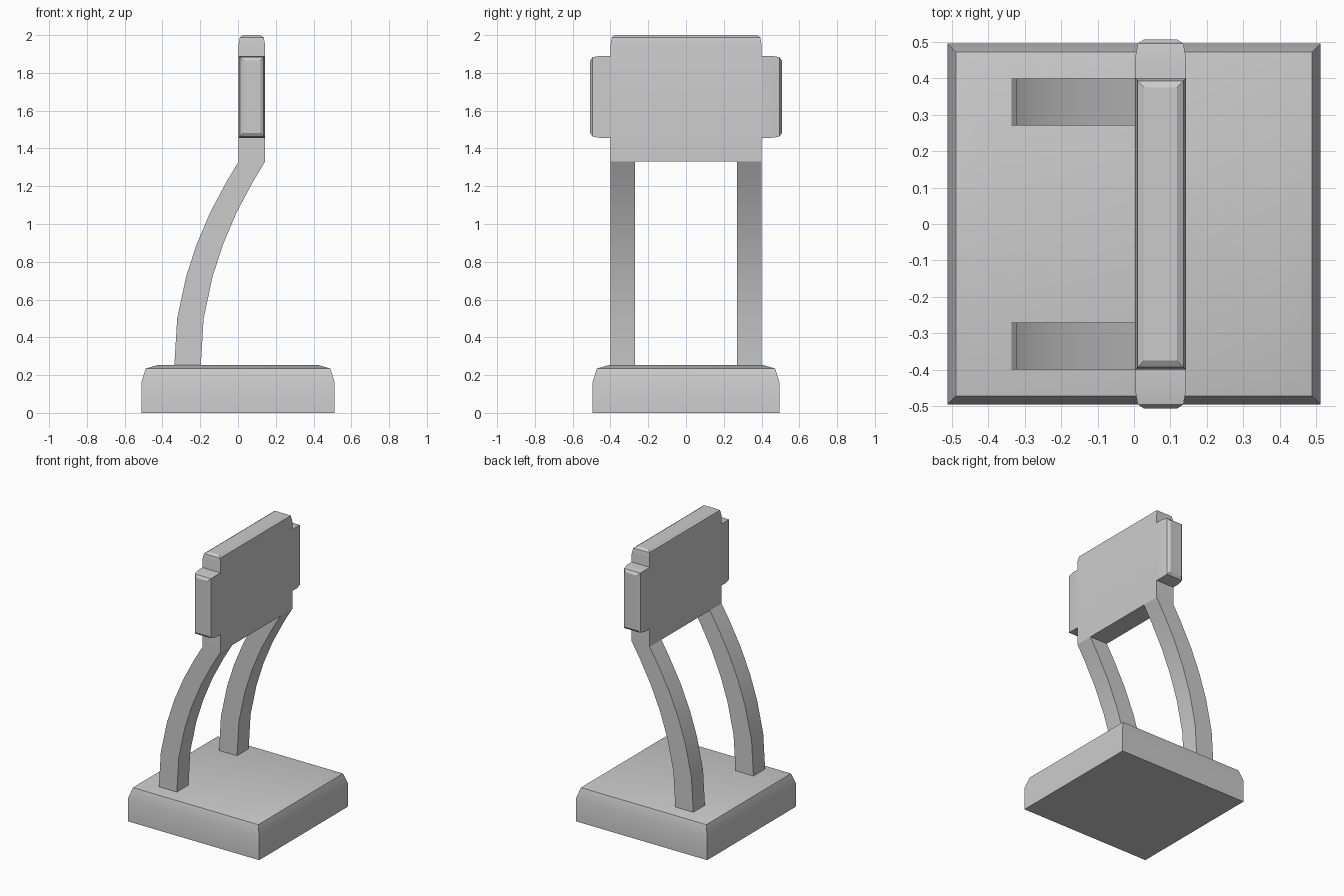
import bpy, bmesh, math
from mathutils import Vector

if "Cube" in bpy.data.objects:
    bpy.data.objects.remove(bpy.data.objects["Cube"], do_unlink=True)

grey = bpy.data.materials.new("light grey")
grey.use_nodes = True
colour = (0.6, 0.6, 0.6, 1)
grey.diffuse_color = colour
grey.node_tree.nodes["Principled BSDF"].inputs["Base Color"].default_value = colour


def finish(name, bm):
    bmesh.ops.recalc_face_normals(bm, faces=bm.faces)
    mesh = bpy.data.meshes.new(name)
    bm.to_mesh(mesh)
    bm.free()
    mesh.materials.append(grey)
    ob = bpy.data.objects.new(name, mesh)
    bpy.context.collection.objects.link(ob)
    bpy.ops.object.select_all(action="DESELECT")
    ob.select_set(True)
    bpy.context.view_layer.objects.active = ob
    bpy.ops.object.shade_smooth_by_angle(angle=math.radians(30))
    return ob


def softened_block(name, centre, half, axis, steps):
    """Rectangular rings along a direction; steps are (distance, inset)."""
    axis = Vector(axis)
    u, v = [Vector(a) for a in ((1, 0, 0), (0, 1, 0), (0, 0, 1))
            if abs(axis.dot(Vector(a))) < 0.5]
    bm = bmesh.new()
    rings = []
    for dist, inset in steps:
        rings.append([bm.verts.new(Vector(centre) + axis * dist
                                   + u * su * (half[0] - inset)
                                   + v * sv * (half[1] - inset))
                      for su, sv in ((-1, -1), (1, -1), (1, 1), (-1, 1))])
    bm.faces.new(rings[0])
    bm.faces.new(rings[-1])
    for low, high in zip(rings, rings[1:]):
        for i in range(4):
            j = (i + 1) % 4
            bm.faces.new((low[i], low[j], high[j], high[i]))
    return finish(name, bm)


# Base with a softened top edge
softened_block("base", (0, 0, 0), (0.512, 0.495), (0, 0, 1),
               [(0, 0), (0.16, 0), (0.235, 0.023), (0.254, 0.09)])

# Upright back panel
softened_block("back_panel", (0.073, 0, 0), (0.07, 0.4), (0, 0, 1),
               [(1.33, 0), (1.95, 0), (1.988, 0.007), (2.0, 0.025)])

# Curved leg profile (front edge), swept sideways to a constant thickness
CURVE = [(-0.337, 0.25), (-0.322, 0.5), (-0.275, 0.72), (-0.22, 0.89),
         (-0.148, 1.06), (-0.06, 1.225), (0.003, 1.33)]

for side, y in (("left", 1), ("right", -1)):
    # Side ear of the panel
    softened_block("ear_" + side, (0.073, 0, 1.673), (0.07, 0.217), (0, y, 0),
                   [(0.39, 0), (0.455, 0), (0.495, 0.007), (0.507, 0.025)])
    # Leg
    bm = bmesh.new()
    rows = [[bm.verts.new((x + dx, y * w, z))
             for dx, w in ((0, 0.27), (0.14, 0.27), (0.14, 0.4), (0, 0.4))]
            for x, z in CURVE]
    bm.faces.new(rows[0])
    bm.faces.new(rows[-1])
    for a, b in zip(rows, rows[1:]):
        for i in range(4):
            j = (i + 1) % 4
            bm.faces.new((a[i], a[j], b[j], b[i]))
    finish("leg_" + side, bm)
